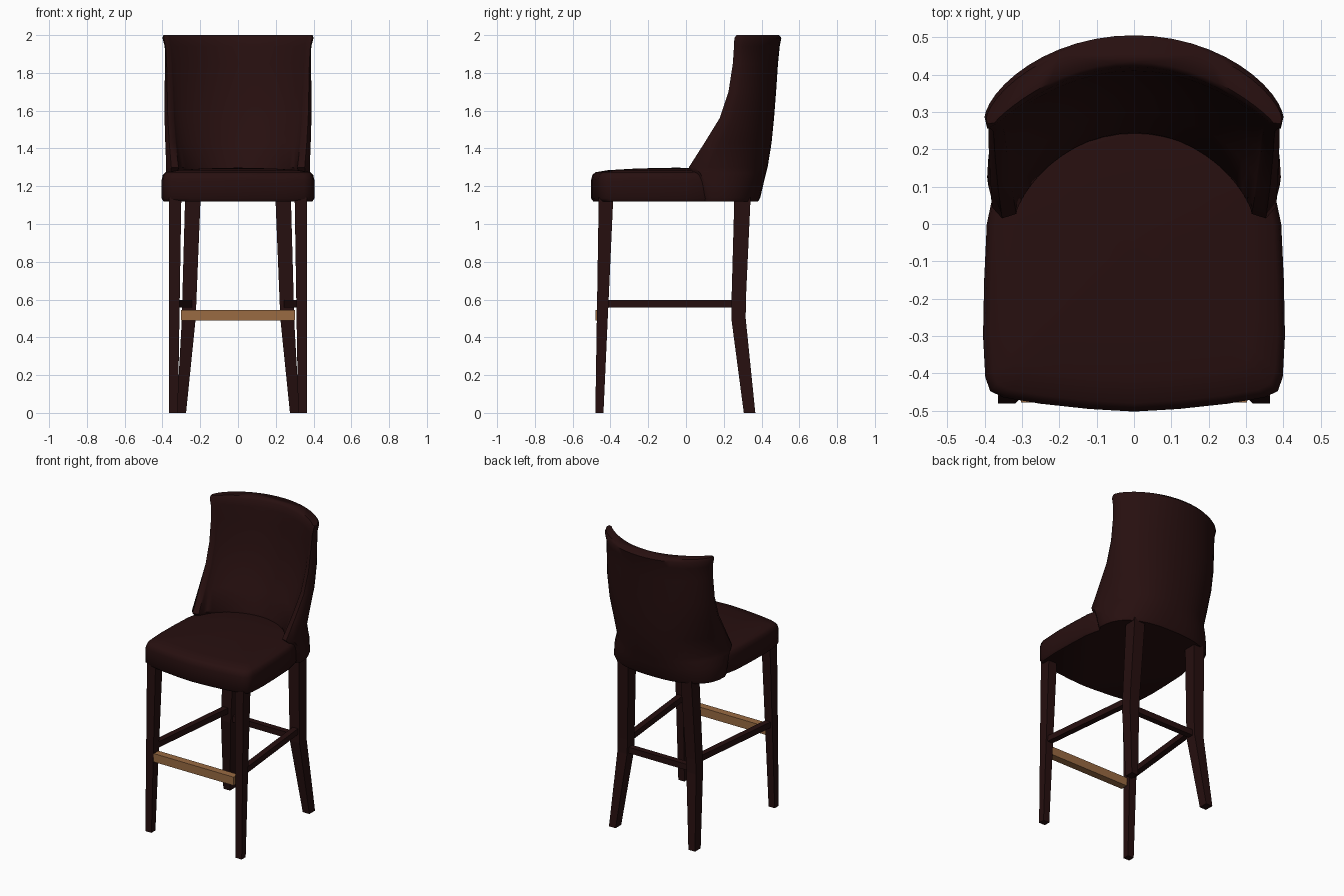
import bpy, bmesh, math

if "Cube" in bpy.data.objects:
    bpy.data.objects.remove(bpy.data.objects["Cube"])


def material(name, rgb):
    m = bpy.data.materials.new(name)
    m.diffuse_color = (*rgb, 1)
    m.use_nodes = True
    m.node_tree.nodes["Principled BSDF"].inputs["Base Color"].default_value = m.diffuse_color
    return m


LEATHER = material("dark_leather", (0.020, 0.0048, 0.0048))
WOOD = material("dark_wood", (0.019, 0.0048, 0.0048))
BRASS = material("brass", (0.32, 0.145, 0.055))


def loft(name, rings, mat, mirror=False, smooth=None):
    """Skin a list of equal-length rings and cap both ends."""
    bm = bmesh.new()
    vs = [[bm.verts.new(p) for p in r] for r in rings]
    n = len(rings[0])
    for a, b in zip(vs, vs[1:]):
        for i in range(n):
            j = (i + 1) % n
            bm.faces.new((a[i], a[j], b[j], b[i]))
    bm.faces.new(vs[0][::-1])
    bm.faces.new(vs[-1])
    bmesh.ops.recalc_face_normals(bm, faces=bm.faces)
    me = bpy.data.meshes.new(name)
    bm.to_mesh(me)
    bm.free()
    me.materials.append(mat)
    ob = bpy.data.objects.new(name, me)
    bpy.context.collection.objects.link(ob)
    if mirror:
        ob.modifiers.new("mirror", "MIRROR").use_axis[0] = True
    if smooth:
        bpy.ops.object.select_all(action="DESELECT")
        ob.select_set(True)
        bpy.context.view_layer.objects.active = ob
        bpy.ops.object.shade_smooth_by_angle(angle=math.radians(smooth))
    return ob


def rect_z(z, x0, x1, y0, y1):
    return [(x0, y0, z), (x1, y0, z), (x1, y1, z), (x0, y1, z)]


def arc(w, y0, yb, p, q, z, n=24):
    """Bowed curve from -w to w, deepest at the middle."""
    pts = []
    for k in range(n + 1):
        s = math.sin(math.pi * (k / n - 0.5))
        pts.append((w * s, y0 + (yb - y0) * max(0, 1 - abs(s) ** p) ** (1 / q), z))
    return pts


# wraparound backrest: height, wing front y, outer back y, outer half width, inner back y, inner half width
levels = [
    (1.12, .10, .382, .385, .24, .325), (1.14, .095, .393, .393, .24, .325),
    (1.22, .072, .412, .390, .24, .325), (1.27, .045, .424, .383, .24, .32),
    (1.30, .015, .432, .380, .245, .315), (1.43, .098, .453, .385, .30, .33),
    (1.56, .178, .466, .389, .345, .34), (1.70, .225, .477, .389, .38, .345),
    (1.85, .248, .487, .386, .40, .352), (1.94, .254, .496, .388, .41, .36),
    (1.985, .256, .505, .400, .42, .368),
]
rings = []
for z, yf, yb, w, iyb, iw in levels:
    h = (z - 1.12) / 0.88
    outer = arc(w, yf + .03, yb, 2.5 - .5 * h, 2.5 - h, z)
    inner = arc(iw, yf + .012, iyb, 2, 1.5 - .5 * h, z)
    cx = w * .4 + iw * .6
    rings.append(outer + [(cx + .012, yf, z)] + inner[::-1] + [(-cx - .012, yf, z)])
# softened top rim
last, n = rings[-1], len(rings[-1])
m = n // 2 - 1
rim = []
for i, (x, y, z) in enumerate(last):
    if i in (m, n - 1):
        rim.append((x, y + .012, 2.0))
    else:
        ox, oy, _ = last[n - 2 - i]
        rim.append((x + (ox - x) * .15, y + (oy - y) * .15, 2.0))
rings.append(rim)
loft("backrest", rings, LEATHER, smooth=50)

# upholstered seat with a gently crowned top
half = [(0, -.502), (.12, -.495), (.25, -.481), (.35, -.464), (.385, -.447), (.398, -.41),
        (.404, -.3), (.401, -.15), (.394, 0), (.375, .09), (.32, .2), (.2, .29), (0, .33)]
outline = half + [(-x, y) for x, y in half[-2:0:-1]]
crown = [(.975, 1.12), (1, 1.135), (1, 1.235), (.985, 1.26), (.95, 1.274),
         (.8, 1.285), (.5, 1.293), (.2, 1.297), (.02, 1.298)]
loft("seat", [[(x * s, -.05 + (y + .05) * s, z) for x, y in outline] for s, z in crown],
     LEATHER, smooth=50)

# tapered front legs
loft("front_legs", [rect_z(0, .318, .364, -.48, -.437),
                    rect_z(1.14, .300, .364, -.462, -.385)], WOOD, mirror=True)

# kinked back legs
loft("back_legs", [rect_z(0, .275, .325, .306, .367),
                   rect_z(.5, .224, .297, .240, .316),
                   rect_z(.6, .220, .295, .241, .317),
                   rect_z(1.14, .198, .280, .256, .342)], WOOD, mirror=True)

# side rails run front leg to back leg, splaying inwards to the rear
loft("side_rails", [[(x - .02, y, .557), (x + .02, y, .557), (x + .02, y, .597), (x - .02, y, .597)]
                    for x, y in ((.334, -.43), (.262, .26))], WOOD, mirror=True)

# back rail
loft("back_rail", [rect_z(.50, -.235, .235, .258, .298),
                   rect_z(.54, -.235, .235, .258, .298)], WOOD)

# footrest
loft("footrest", [rect_z(.488, -.302, .302, -.478, -.428),
                  rect_z(.545, -.302, .302, -.478, -.428)], BRASS)
